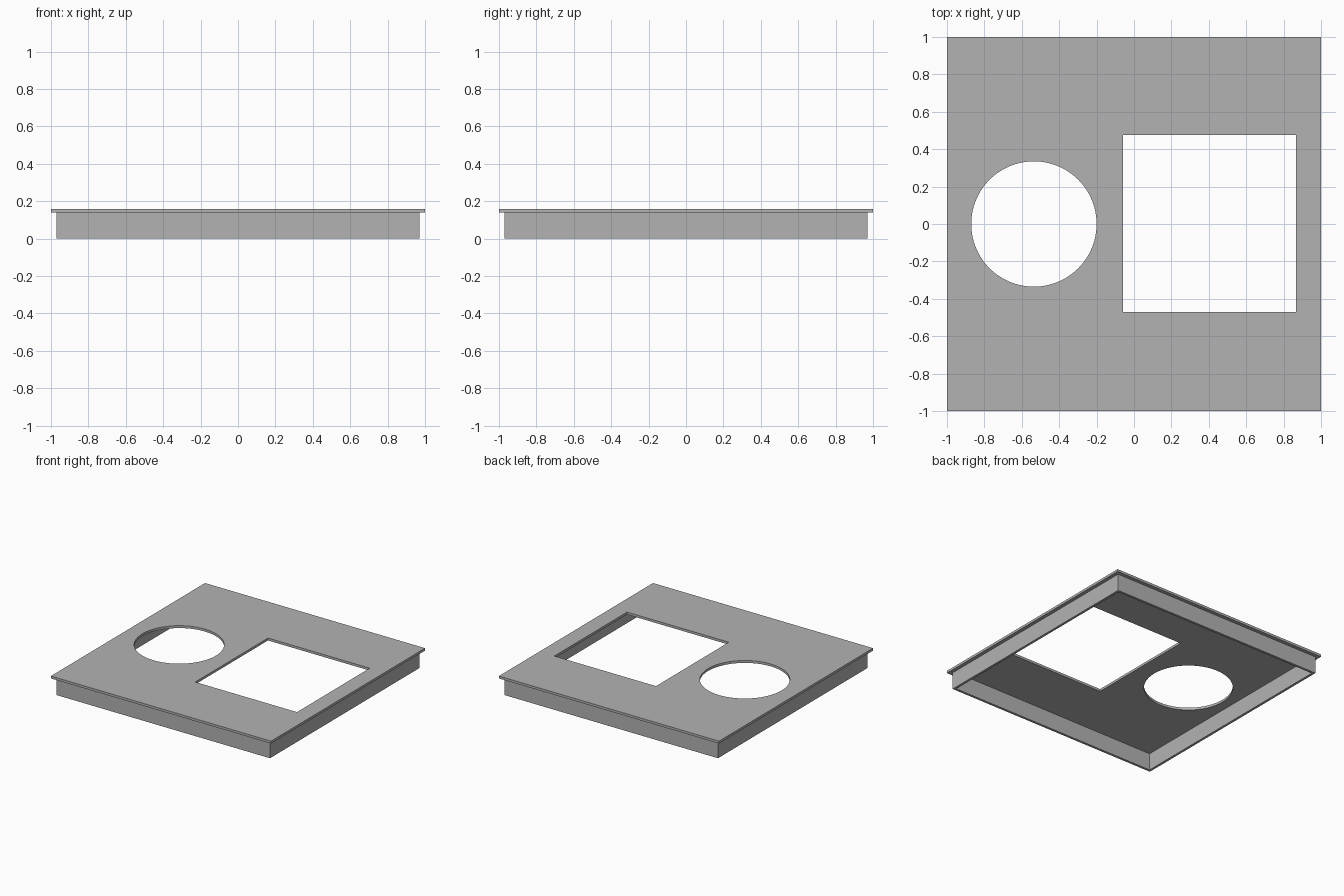
import bpy
import bmesh
from math import cos, sin, tau

cube = bpy.data.objects.get("Cube")
if cube:
    bpy.data.objects.remove(cube, do_unlink=True)

grey = bpy.data.materials.new("plain grey")
grey.use_nodes = True
colour = (0.45, 0.45, 0.45, 1)
grey.diffuse_color = colour
grey.node_tree.nodes["Principled BSDF"].inputs["Base Color"].default_value = colour


def rectangle(x0, x1, y0, y1):
    return [(x0, y0), (x1, y0), (x1, y1), (x0, y1)]


def square(half):
    return rectangle(-half, half, -half, half)


def circle(cx, cy, radius, sides=96):
    return [(cx + radius * cos(tau * i / sides), cy + radius * sin(tau * i / sides))
            for i in range(sides)]


def slab(name, outlines, bottom, top):
    """Extrude an outer outline, with any further outlines as holes."""
    curve = bpy.data.curves.new(name + "_profile", "CURVE")
    curve.dimensions = "2D"
    curve.fill_mode = "BOTH"
    curve.extrude = (top - bottom) / 2
    for outline in outlines:
        spline = curve.splines.new("POLY")
        spline.points.add(len(outline) - 1)
        for point, (x, y) in zip(spline.points, outline):
            point.co = (x, y, 0, 1)
        spline.use_cyclic_u = True
    profile = bpy.data.objects.new(name + "_profile", curve)
    bpy.context.collection.objects.link(profile)
    bpy.context.view_layer.update()
    evaluated = profile.evaluated_get(bpy.context.evaluated_depsgraph_get())
    mesh = bpy.data.meshes.new_from_object(evaluated)
    bpy.data.objects.remove(profile, do_unlink=True)

    # Weld the caps to the walls and lift into place
    bm = bmesh.new()
    bm.from_mesh(mesh)
    bmesh.ops.remove_doubles(bm, verts=bm.verts[:], dist=0.0001)
    bmesh.ops.translate(bm, verts=bm.verts[:], vec=(0, 0, (top + bottom) / 2))
    bmesh.ops.recalc_face_normals(bm, faces=bm.faces[:])
    bm.to_mesh(mesh)
    bm.free()
    mesh.materials.clear()
    mesh.materials.append(grey)
    obj = bpy.data.objects.new(name, mesh)
    bpy.context.collection.objects.link(obj)
    bpy.ops.object.select_all(action="DESELECT")
    obj.select_set(True)
    bpy.context.view_layer.objects.active = obj
    bpy.ops.object.shade_smooth_by_angle()
    return obj


# Top plate with a round and a rectangular opening
slab("top_plate",
     [square(1), circle(-0.535, 0, 0.335), rectangle(-0.06, 0.865, -0.47, 0.475)],
     0.14, 0.16)

# Thin wall hanging below the plate
slab("skirt_wall", [square(0.97), square(0.95)], 0, 0.14)
